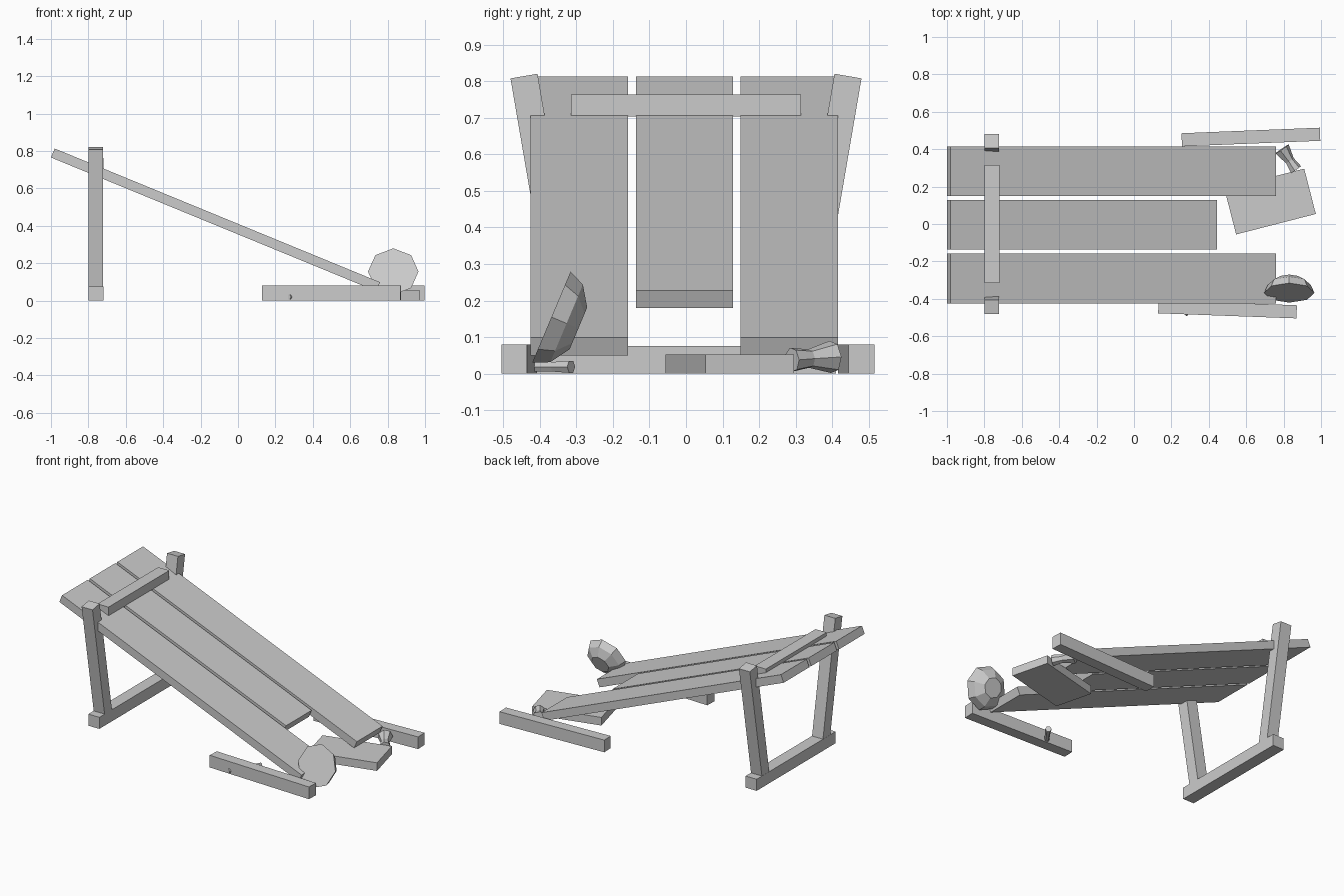
import bpy, bmesh, math
from mathutils import Vector, Matrix

if "Cube" in bpy.data.objects:
    bpy.data.objects.remove(bpy.data.objects["Cube"])


def box(name, size, loc, rot=(0, 0, 0)):
    bm = bmesh.new()
    bmesh.ops.create_cube(bm, size=1)
    bmesh.ops.scale(bm, vec=size, verts=bm.verts)
    return finish(name, bm, loc, rot)


def finish(name, bm, loc=(0, 0, 0), rot=(0, 0, 0)):
    me = bpy.data.meshes.new(name)
    bmesh.ops.recalc_face_normals(bm, faces=bm.faces)
    bm.to_mesh(me)
    bm.free()
    ob = bpy.data.objects.new(name, me)
    ob.location = loc
    ob.rotation_euler = rot
    bpy.context.collection.objects.link(ob)
    return ob


def lathe(name, start, direction, rings, sides, turn=0):
    """Closed faceted solid from (distance, radius) rings along a direction."""
    bm = bmesh.new()
    q = Vector(direction).normalized().to_track_quat('Z', 'Y')
    mat = Matrix.Translation(start) @ q.to_matrix().to_4x4()
    loops = []
    for d, r in rings:
        loops.append([bm.verts.new(mat @ Vector((
            r * math.cos(turn + 2 * math.pi * i / sides),
            r * math.sin(turn + 2 * math.pi * i / sides), d)))
            for i in range(sides)])
    for a, b in zip(loops, loops[1:]):
        for i in range(sides):
            j = (i + 1) % sides
            bm.faces.new((a[i], a[j], b[j], b[i]))
    bm.faces.new(loops[0])
    bm.faces.new(loops[-1])
    return finish(name, bm)


# Sloping planks, the middle one shorter
SLOPE = math.atan2(0.715, 1.74)
HIGH = Vector((-0.99, 0, 0.789))
ALONG = Vector((math.cos(SLOPE), 0, -math.sin(SLOPE)))
for name, y, length in (("front_plank", -0.292, 1.88),
                        ("middle_plank", -0.004, 1.54),
                        ("back_plank", 0.282, 1.88)):
    c = HIGH + ALONG * length / 2
    box(name, (length, 0.266, 0.052), (c.x, y, c.z), (0, SLOPE, 0))

# Trestle: ground beam, upper crossbar, splayed posts
box("ground_beam", (0.08, 0.82, 0.076), (-0.76, 0, 0.038))
box("crossbar", (0.08, 0.63, 0.06), (-0.76, 0, 0.733))
for side, name in ((-1, "front_post"), (1, "back_post")):
    top, low = Vector((0, side * 0.443, 0.814)), Vector((0, side * 0.312, 0.05))
    v = top - low
    mid = (top + low) / 2
    box(name, (0.079, 0.075, v.length), (-0.76, mid.y, mid.z),
        (-math.atan2(v.y, v.z), 0, 0))

# Ground rails, slightly turned
box("front_rail", (0.74, 0.07, 0.08), (0.5, -0.456, 0.04), (0, 0, math.radians(-2.1)))
box("back_rail", (0.74, 0.07, 0.08), (0.625, 0.465, 0.04), (0, 0, math.radians(2.3)))

# Loose board
box("loose_board", (0.44, 0.25, 0.053), (0.728, 0.12, 0.0265), (0, 0, math.radians(14.4)))

# Faceted cap resting on its edge
lathe("cap", (0.83, -0.368, 0.155), (0, 0.92, -0.387),
      [(0, 0.135), (0.045, 0.115), (0.08, 0.062)], 8)

# Flared stub lying on the ground
lathe("stub", (0.79, 0.40, 0.046), (0.075, -0.11, -0.008),
      [(0, 0.045), (0.075, 0.026), (0.133, 0.034)], 7)

# Small peg under the front rail
lathe("peg", (0.27, -0.484, 0.019), (0.12, 0.17, 0),
      [(0, 0.016), (0.15, 0.015), (0.208, 0.019)], 6)
